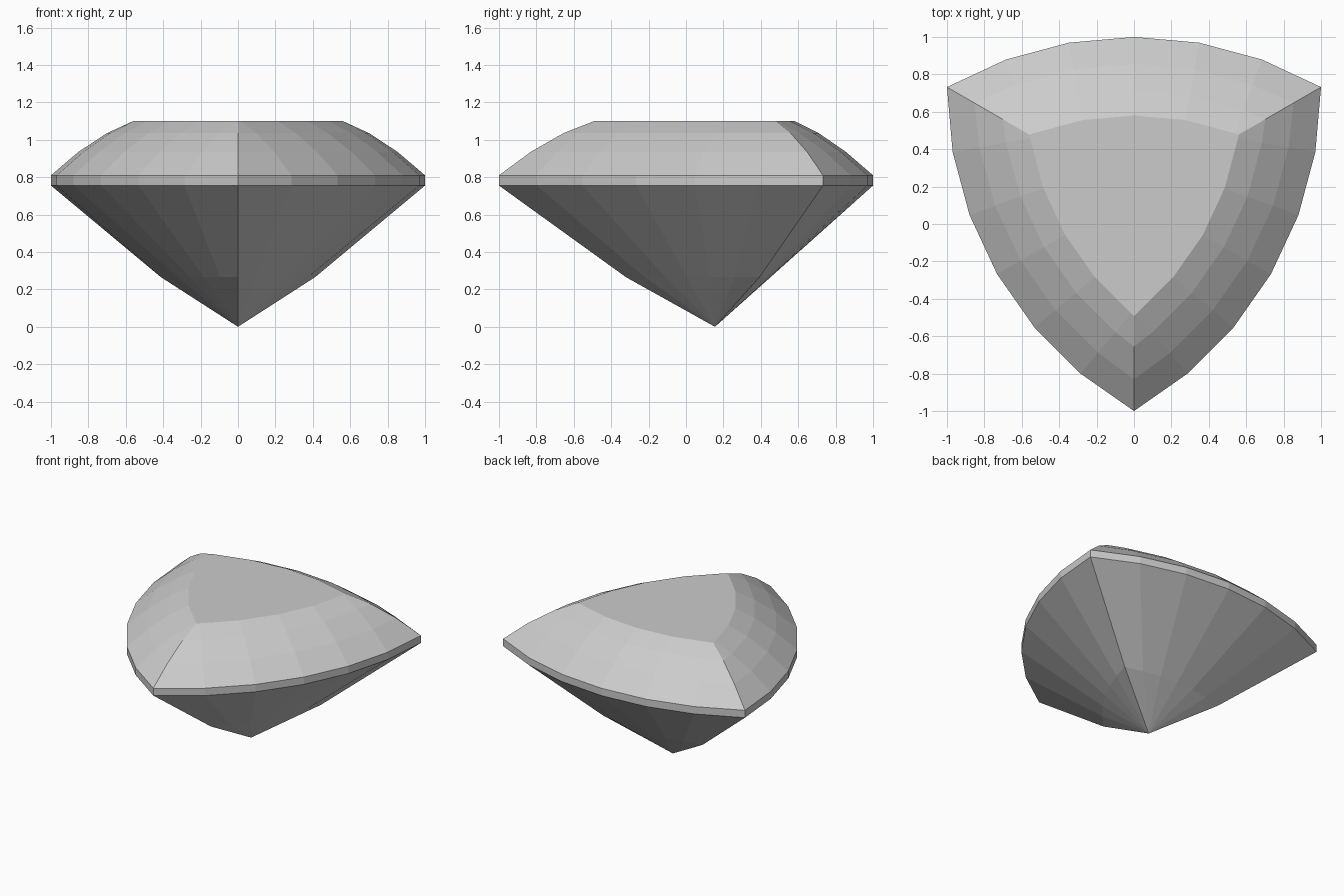
import bpy
import bmesh
from math import sin, cos, atan2, sqrt, radians, pi

cube = bpy.data.objects.get("Cube")
if cube:
    bpy.data.objects.remove(cube, do_unlink=True)

ARC = 2.0                  # radius of each curved side
REACH = ARC / sqrt(3)      # centre of the stone to a corner
CENTRE_Y = REACH - 1.0


def corner_angle(inset):
    """Half angle of a side arc after it is moved inward."""
    radius = ARC - inset
    r = (-REACH + sqrt(REACH ** 2 - 4 * (REACH ** 2 - radius ** 2))) / 2
    return atan2(r * sin(pi / 3), REACH + r / 2)


def ring(bm, inset, z, spread):
    """Three-sided curved outline, six facets on each side."""
    end = corner_angle(inset)
    step = end / 3 if spread else radians(10)
    angles = [end] + [step * i for i in (2, 1, 0, -1, -2)]
    verts = []
    for side in range(3):
        turn = side * 2 * pi / 3
        for a in angles:
            x = (ARC - inset) * sin(a)
            y = (ARC - inset) * cos(a) - REACH
            verts.append(bm.verts.new((x * cos(turn) - y * sin(turn),
                                       x * sin(turn) + y * cos(turn) + CENTRE_Y, z)))
    return verts


bm = bmesh.new()

# Pavilion, girdle and domed crown as stacked outlines: inset, height, even spacing
levels = [(0.548, 0.265, True), (0, 0.755, False), (0, 0.81, False),
          (0.145, 0.935, False), (0.29, 1.035, False), (0.42, 1.1, False)]
rings = [ring(bm, *level) for level in levels]
count = len(rings[0])
for low, high in zip(rings, rings[1:]):
    for i in range(count):
        j = (i + 1) % count
        bm.faces.new((low[i], low[j], high[j], high[i]))

# Bottom point and flat table
culet = bm.verts.new((0, CENTRE_Y, 0))
for i in range(count):
    bm.faces.new((culet, rings[0][(i + 1) % count], rings[0][i]))
bm.faces.new(rings[-1])
bmesh.ops.recalc_face_normals(bm, faces=bm.faces)

mesh = bpy.data.meshes.new("gemstone")
bm.to_mesh(mesh)
bm.free()
gem = bpy.data.objects.new("gemstone", mesh)
bpy.context.collection.objects.link(gem)

# Pale grey stone
grey = bpy.data.materials.new("pale_grey")
grey.use_nodes = True
colour = (0.6, 0.6, 0.6, 1)
grey.diffuse_color = colour
grey.node_tree.nodes["Principled BSDF"].inputs["Base Color"].default_value = colour
mesh.materials.append(grey)
